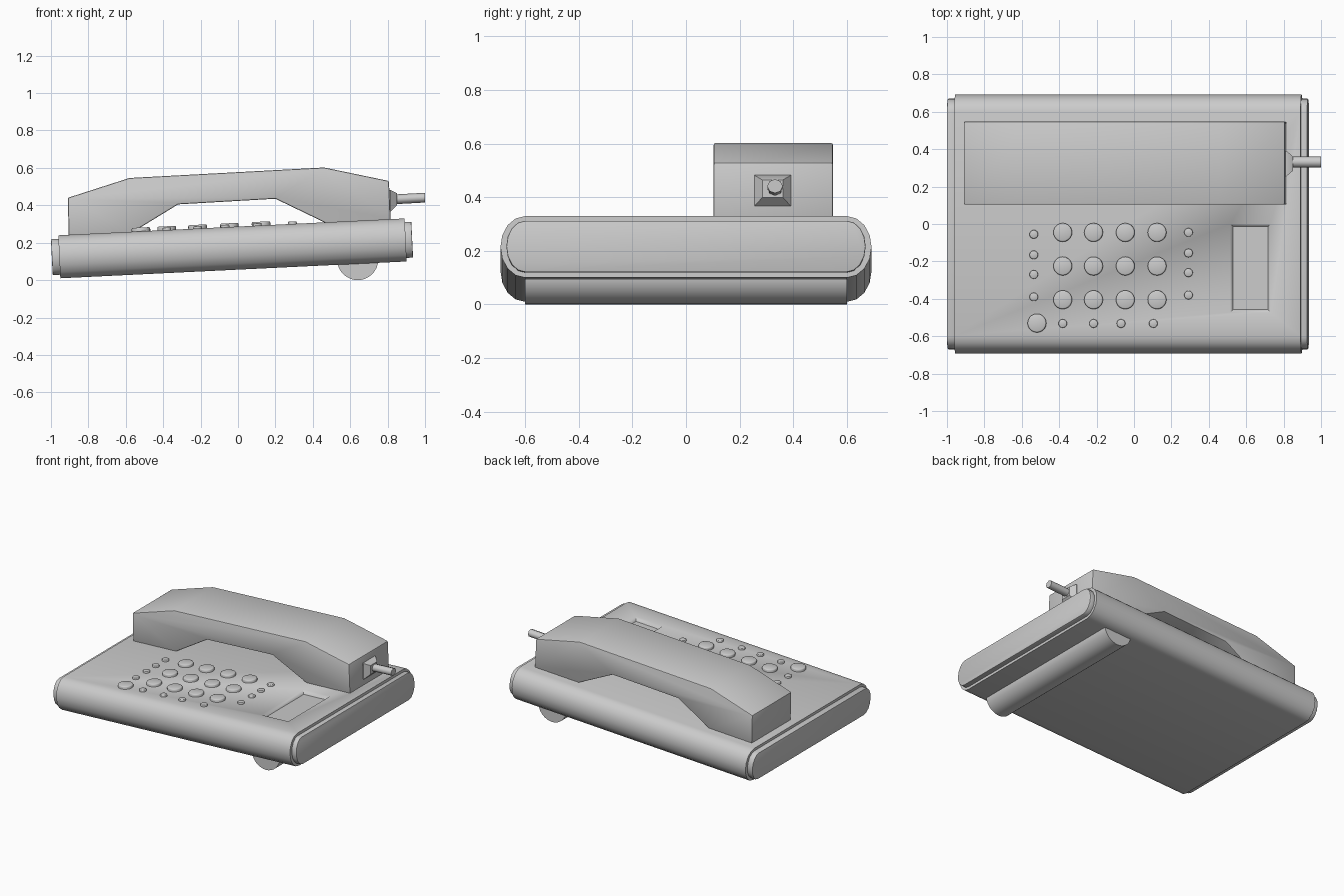
import bpy, bmesh, math
from mathutils import Matrix, Vector

if "Cube" in bpy.data.objects:
    bpy.data.objects.remove(bpy.data.objects["Cube"])

# Base is tilted up towards +x; local frame: x along base, z = 0 at its underside
TILT = Matrix.Translation((0, 0, 0.056)) @ Matrix.Rotation(-math.atan(0.0486), 4, 'Y')


def finish(name, bm, matrix=Matrix(), bevel=0, segs=2, angle=35):
    bmesh.ops.recalc_face_normals(bm, faces=bm.faces)
    me = bpy.data.meshes.new(name)
    bm.transform(matrix)
    bm.to_mesh(me)
    bm.free()
    ob = bpy.data.objects.new(name, me)
    bpy.context.collection.objects.link(ob)
    bpy.ops.object.select_all(action='DESELECT')
    ob.select_set(True)
    bpy.context.view_layer.objects.active = ob
    if bevel:
        mod = ob.modifiers.new("bevel", 'BEVEL')
        mod.width, mod.segments = bevel, segs
        mod.limit_method, mod.angle_limit = 'ANGLE', math.radians(30)
        bpy.ops.object.modifier_apply(modifier="bevel")
    bpy.ops.object.shade_smooth_by_angle(angle=math.radians(angle))
    return ob


def loft(sections):
    """Join closed sections (lists of points) and cap both ends."""
    bm = bmesh.new()
    rings = [[bm.verts.new(p) for p in s] for s in sections]
    n = len(rings[0])
    for a, b in zip(rings, rings[1:]):
        for i in range(n):
            bm.faces.new((a[i], a[(i + 1) % n], b[(i + 1) % n], b[i]))
    bm.faces.new(rings[0])
    bm.faces.new(rings[-1])
    return bm


def slab_section(x, flat, r, h, steps=8):
    """Flat top and bottom with elliptical front and back edges."""
    pts = []
    for side, start in ((1, -90), (-1, 90)):
        for i in range(steps + 1):
            a = math.radians(start + 180 * i / steps)
            pts.append((x, side * flat + r * math.cos(a), 0.115 + h * math.sin(a)))
    return pts


def rect(cx, cy, z, w, d):
    return [(cx + sx * w, cy + sy * d, z) for sx, sy in ((-1, -1), (1, -1), (1, 1), (-1, 1))]


# Base body with recessed card tray
base = finish("base", loft([slab_section(-0.951, 0.6, 0.092, 0.115),
                            slab_section(0.903, 0.6, 0.092, 0.115)]), TILT)
cutter = finish("tray_cutter", loft([rect(0.634, -0.236, 0.205, 0.093, 0.222),
                                     rect(0.634, -0.236, 0.232, 0.109, 0.238),
                                     rect(0.634, -0.236, 0.26, 0.109, 0.238)]), TILT)
cutter.hide_render = True
cut = base.modifiers.new("tray", 'BOOLEAN')
cut.operation, cut.object, cut.solver = 'DIFFERENCE', cutter, 'EXACT'
bpy.context.view_layer.objects.active = base
bpy.ops.object.modifier_apply(modifier="tray")
bpy.data.objects.remove(cutter)

# Inset end caps
for name, x0, x1 in (("left_end_cap", -0.94, -0.991), ("right_end_cap", 0.89, 0.938)):
    finish(name, loft([slab_section(x0, 0.6, 0.07, 0.096),
                       slab_section(x1, 0.6, 0.07, 0.096)]), TILT, 0.004)

# Rounded foot bar under the raised end
foot = [[(0.64 + 0.11 * math.cos(t), y, 0.11 + 0.11 * math.sin(t))
         for t in (math.pi + math.pi * i / 16 for i in range(17))] for y in (-0.6, 0.6)]
finish("foot_bar", loft(foot))

# Handset: arched side profile extruded across y
profile = [(-0.905, 0.235), (-0.91, 0.44), (-0.58, 0.546), (0.46, 0.602), (0.807, 0.53),
           (0.816, 0.322), (0.47, 0.305), (0.2, 0.435), (-0.32, 0.405), (-0.57, 0.252)]
finish("handset", loft([[(x, y, z) for x, z in profile] for y in (0.103, 0.548)]), bevel=0.008)

# Cord strain relief and cord stub
plug = [[(x, 0.323 + sy * r, z + sz * r * 0.85) for sy, sz in ((-1, -1), (1, -1), (1, 1), (-1, 1))]
        for x, z, r in ((0.80, 0.424, 0.068), (0.815, 0.424, 0.068), (0.85, 0.432, 0.038))]
finish("cord_plug", loft(plug))
cord = [[(x, 0.332 + 0.029 * math.cos(t), z + 0.026 * math.sin(t))
         for t in (math.tau * i / 8 for i in range(8))]
        for x, z in ((0.84, 0.432), (1.0, 0.441))]
finish("cord_stub", loft(cord), angle=50)


def button(name, x, y, r, h):
    """Low disc with a softened top edge."""
    n = 20
    rings = [[(x + k * math.cos(math.tau * i / n), y + k * math.sin(math.tau * i / n), 0.23 + z)
              for i in range(n)]
             for k, z in ((r, -0.01), (r, h * 0.65), (r * 0.95, h * 0.9), (r * 0.86, h))]
    finish(name, loft(rings), TILT, angle=40)


# Dial keys, function keys around them, and the round speaker key
for row, y in enumerate((-0.045, -0.225, -0.405)):
    for col, x in enumerate((-0.37, -0.205, -0.035, 0.135)):
        button(f"dial_key_{row}_{col}", x, y, 0.05, 0.02)
small = [(-0.525, y) for y in (-0.055, -0.165, -0.27, -0.39)]
small += [(0.303, y) for y in (-0.045, -0.155, -0.26, -0.38)]
small += [(x, -0.532) for x in (-0.37, -0.205, -0.058, 0.115)]
for i, (x, y) in enumerate(small):
    button(f"function_key_{i}", x, y, 0.023, 0.013)
button("speaker_key", -0.508, -0.53, 0.05, 0.02)
